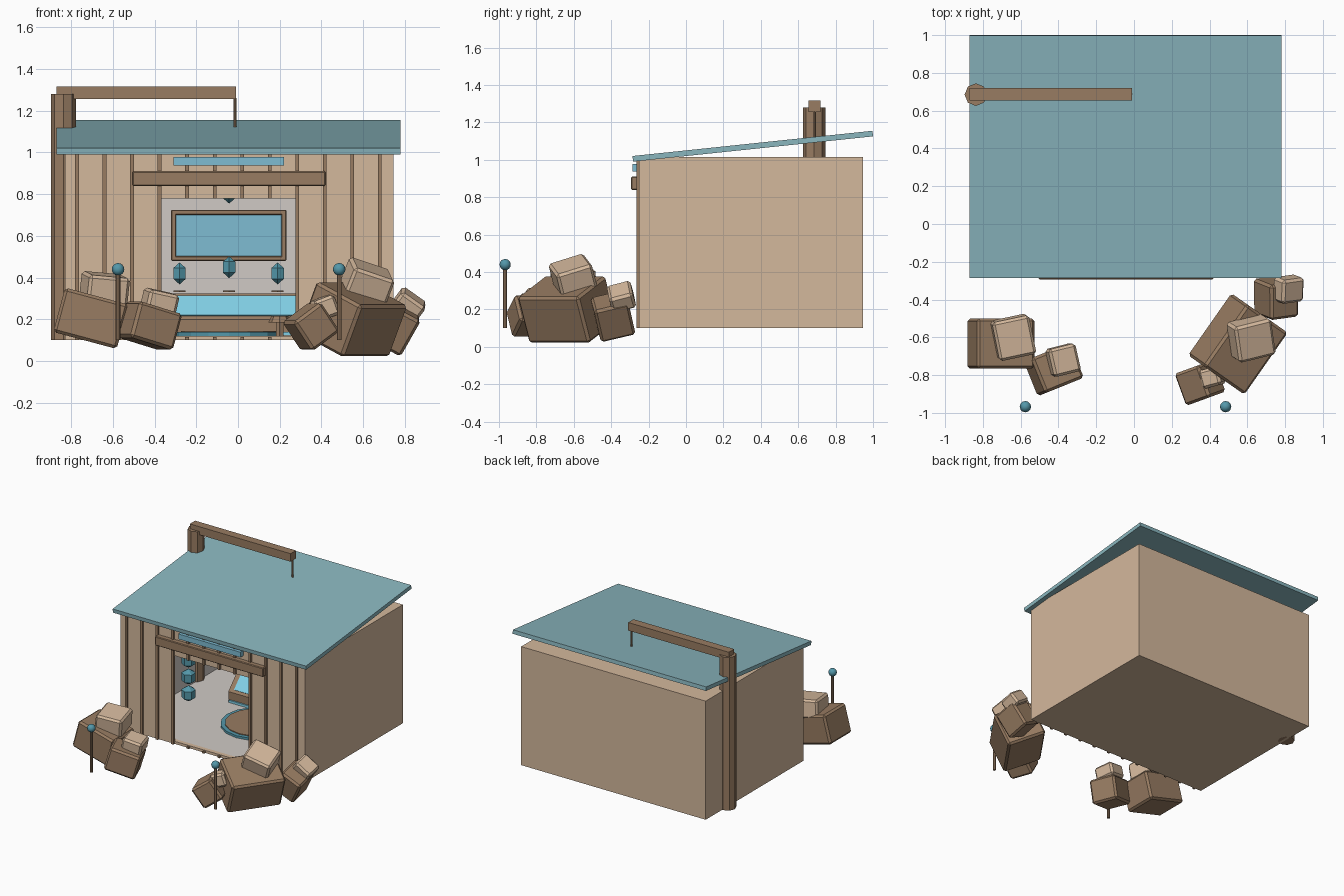
import bpy, bmesh, math
from mathutils import Vector

old = bpy.data.objects.get("Cube")
if old:
    bpy.data.objects.remove(old, do_unlink=True)


def material(name, r, g, b):
    """Material from sRGB 0-255 values, stored linear."""
    col = [((c / 255 + 0.055) / 1.055) ** 2.4 for c in (r, g, b)] + [1.0]
    m = bpy.data.materials.new(name)
    m.use_nodes = True
    m.diffuse_color = col
    m.node_tree.nodes["Principled BSDF"].inputs["Base Color"].default_value = col
    return m


TAN = material("tan wood", 212, 184, 156)
BROWN = material("brown wood", 152, 124, 98)
ROOF = material("teal roof", 138, 182, 190)
BLUE = material("screen blue", 126, 188, 210)
CYAN = material("bright cyan", 130, 208, 230)
CRYSTAL = material("crystal teal", 84, 152, 170)
GREY = material("plaster grey", 208, 202, 197)


def finish(name, bm, mat):
    me = bpy.data.meshes.new(name)
    bmesh.ops.recalc_face_normals(bm, faces=bm.faces)
    bm.to_mesh(me)
    bm.free()
    me.materials.append(mat)
    ob = bpy.data.objects.new(name, me)
    bpy.context.collection.objects.link(ob)
    return ob


def block(name, mat, centre, size, rot=(0, 0, 0), bevel=0):
    bm = bmesh.new()
    bmesh.ops.create_cube(bm, size=1)
    bmesh.ops.scale(bm, vec=size, verts=bm.verts)
    ob = finish(name, bm, mat)
    ob.location = centre
    ob.rotation_euler = [math.radians(a) for a in rot]
    if bevel:
        mod = ob.modifiers.new("Bevel", "BEVEL")
        mod.width = bevel
        mod.segments = 1
    return ob


def span(name, mat, x, y, z, bevel=0):
    """Box given by its extents on each axis."""
    ends = (x, y, z)
    return block(name, mat, [(a + b) / 2 for a, b in ends], [b - a for a, b in ends], bevel=bevel)


def rod(name, mat, centre, radius, depth, sides=8, tip=None):
    bm = bmesh.new()
    bmesh.ops.create_cone(bm, cap_ends=True, segments=sides, radius1=radius,
                          radius2=radius if tip is None else tip, depth=depth)
    ob = finish(name, bm, mat)
    ob.location = centre
    return ob


def crystal(name, centre, radius, height):
    """Six-sided prism with pointed ends."""
    bm = bmesh.new()
    bmesh.ops.create_cone(bm, cap_ends=True, segments=6, radius1=radius, radius2=radius, depth=height / 2)
    caps = [f for f in bm.faces if len(f.verts) == 6]
    for f in bmesh.ops.poke(bm, faces=caps)["verts"]:
        f.co.z *= 2
    finish(name, bm, CRYSTAL).location = centre


# Hut shell
L, R, FRONT, BACK, BASE, TOP = -0.83, 0.745, -0.25, 0.945, 0.1, 1.015
MID = (L + R) / 2
DOOR_L, DOOR_R, DOOR_TOP = -0.38, 0.29, 0.78
T = 0.02
span("floor_slab", TAN, (L, R), (FRONT, BACK), (BASE, BASE + T))
span("ceiling_slab", TAN, (L, R), (FRONT, BACK), (TOP - T, TOP))
span("back_wall", TAN, (L, R), (BACK - T, BACK), (BASE, TOP))
span("left_wall", TAN, (R - T, R), (FRONT, BACK), (BASE, TOP))
span("right_wall", TAN, (L, L + T), (FRONT, BACK), (BASE, TOP))
span("front_wall_right", TAN, (L, DOOR_L), (FRONT, FRONT + T), (BASE, TOP))
span("front_wall_left", TAN, (DOOR_R, R), (FRONT, FRONT + T), (BASE, TOP))
span("front_lintel", TAN, (DOOR_L, DOOR_R), (FRONT, FRONT + T), (DOOR_TOP, TOP))

# Plaster lining, open at the front
lining = span("inner_lining", GREY, (L + 0.022, R - 0.022), (-0.22, BACK - 0.022), (BASE + 0.022, TOP - 0.022))
bm = bmesh.new()
bm.from_mesh(lining.data)
bmesh.ops.delete(bm, geom=[f for f in bm.faces if f.normal.y < -0.9], context="FACES")
bmesh.ops.reverse_faces(bm, faces=bm.faces)
bm.to_mesh(lining.data)
bm.free()

# Battens on the front, cut short above and below the doorway
for i in range(12):
    x = -0.772 + 0.132 * i
    pieces = [(BASE, 1.0)]
    if DOOR_L + 0.01 < x < DOOR_R - 0.01:
        pieces = [(DOOR_TOP, 1.0), (BASE, 0.115)]
    for z in pieces:
        span("front_batten", BROWN, (x - 0.009, x + 0.009), (-0.265, -0.245), z)

# Sloping roof, sign beam and blue strip
slope = math.degrees(math.atan2(0.135, 1.285))
block("roof", ROOF, (-0.045, 0.357, 1.073), (1.65, 1.29, 0.03), (slope, 0, 0))
span("sign_beam", BROWN, (-0.505, 0.42), (-0.294, -0.25), (0.84, 0.91), 0.005)
span("blue_strip", BLUE, (-0.31, 0.22), (-0.285, -0.25), (0.937, 0.977))

# Hoist: post, arm and hanging rod
rod("hoist_post", BROWN, (-0.837, 0.685, 0.69), 0.06, 1.18)
span("hoist_arm", BROWN, (-0.87, -0.01), (0.655, 0.72), (1.255, 1.317))
rod("hoist_hanger", BROWN, (-0.015, 0.688, 1.19), 0.007, 0.14)

# Framed screen on the back wall
span("screen", BLUE, (-0.30, 0.21), (0.89, 0.915), (0.50, 0.705))
for z in (0.492, 0.713):
    span("screen_rail", BROWN, (-0.32, 0.232), (0.875, 0.923), (z - 0.012, z + 0.012), 0.004)
for x in (-0.308, 0.22):
    span("screen_stile", BROWN, (x - 0.012, x + 0.012), (0.875, 0.923), (0.48, 0.725), 0.004)

# Console: wedge with a cyan panel on its sloping front
bm = bmesh.new()
profile = [(0.50, 0.14), (0.50, 0.20), (0.62, 0.325), (0.76, 0.325), (0.76, 0.14)]
base = bm.faces.new([bm.verts.new((MID - 0.39, y, z)) for y, z in profile])
side = bmesh.ops.extrude_face_region(bm, geom=[base])["geom"]
bmesh.ops.translate(bm, vec=(0.78, 0, 0), verts=[v for v in side if isinstance(v, bmesh.types.BMVert)])
finish("console", bm, BROWN)
block("console_panel", CYAN, (MID, 0.559, 0.264), (0.70, 0.13, 0.008),
      (math.degrees(math.atan2(0.125, 0.12)), 0, 0))
span("console_foot", CYAN, (MID - 0.38, MID + 0.38), (0.49, 0.76), (0.122, 0.14))

# Round floor plate with a cyan rim
rod("floor_plate_rim", CRYSTAL, (MID, 0.30, 0.13), 0.26, 0.018, 16)
rod("floor_plate", BROWN, (MID, 0.30, 0.135), 0.23, 0.02, 16)

# Crystals at the back, by the side wall and hanging in the middle
for x, z in ((-0.28, 0.42), (MID, 0.45), (0.19, 0.42)):
    crystal("back_crystal", (x, 0.84, z), 0.034, 0.105)
    rod("crystal_stand", BROWN, (x, 0.84, 0.335), 0.033, 0.008, 6)
crystal("hanging_crystal", (MID, 0.5, 0.83), 0.05, 0.15)
for z in (0.30, 0.43, 0.56):
    crystal("side_crystal", (-0.52, 0.14, z), 0.05, 0.12)

# Small stool near the doorway
rod("stool_seat", BROWN, (0.2, 0.05, 0.20), 0.055, 0.03, 8, 0.04)
rod("stool_leg", BROWN, (0.2, 0.05, 0.155), 0.02, 0.07, 6)

# Rocks: colour, centre, size, rotation
rocks = [
    (BROWN, (-0.705, -0.633, 0.205), (0.315, 0.265, 0.22), (0, 15, 0)),
    (TAN, (-0.64, -0.60, 0.345), (0.20, 0.21, 0.14), (6, 5, 12)),
    (BROWN, (-0.425, -0.77, 0.17), (0.23, 0.20, 0.18), (0, 16, 22)),
    (TAN, (-0.375, -0.72, 0.285), (0.15, 0.15, 0.10), (5, 12, 14)),
    (BROWN, (0.55, -0.635, 0.20), (0.29, 0.40, 0.27), (0, 24, -35)),
    (TAN, (0.62, -0.605, 0.38), (0.21, 0.20, 0.14), (18, 18, 14)),
    (BROWN, (0.35, -0.84, 0.165), (0.17, 0.18, 0.17), (0, -35, 20)),
    (TAN, (0.415, -0.81, 0.255), (0.11, 0.10, 0.10), (0, -20, 15)),
    (BROWN, (0.752, -0.39, 0.165), (0.17, 0.19, 0.20), (15, 28, 8)),
    (TAN, (0.818, -0.345, 0.268), (0.14, 0.13, 0.10), (18, 35, 8)),
]
for mat, centre, size, rot in rocks:
    block("rock", mat, centre, size, rot, 0.014)

# Lamp posts with round tops
for x in (-0.575, 0.485):
    rod("lamp_post", BROWN, (x, -0.967, 0.26), 0.011, 0.32)
    bm = bmesh.new()
    bmesh.ops.create_uvsphere(bm, u_segments=12, v_segments=8, radius=0.03)
    lamp = finish("lamp_globe", bm, CRYSTAL)
    lamp.location = (x, -0.967, 0.44)
    lamp.data.shade_smooth()
